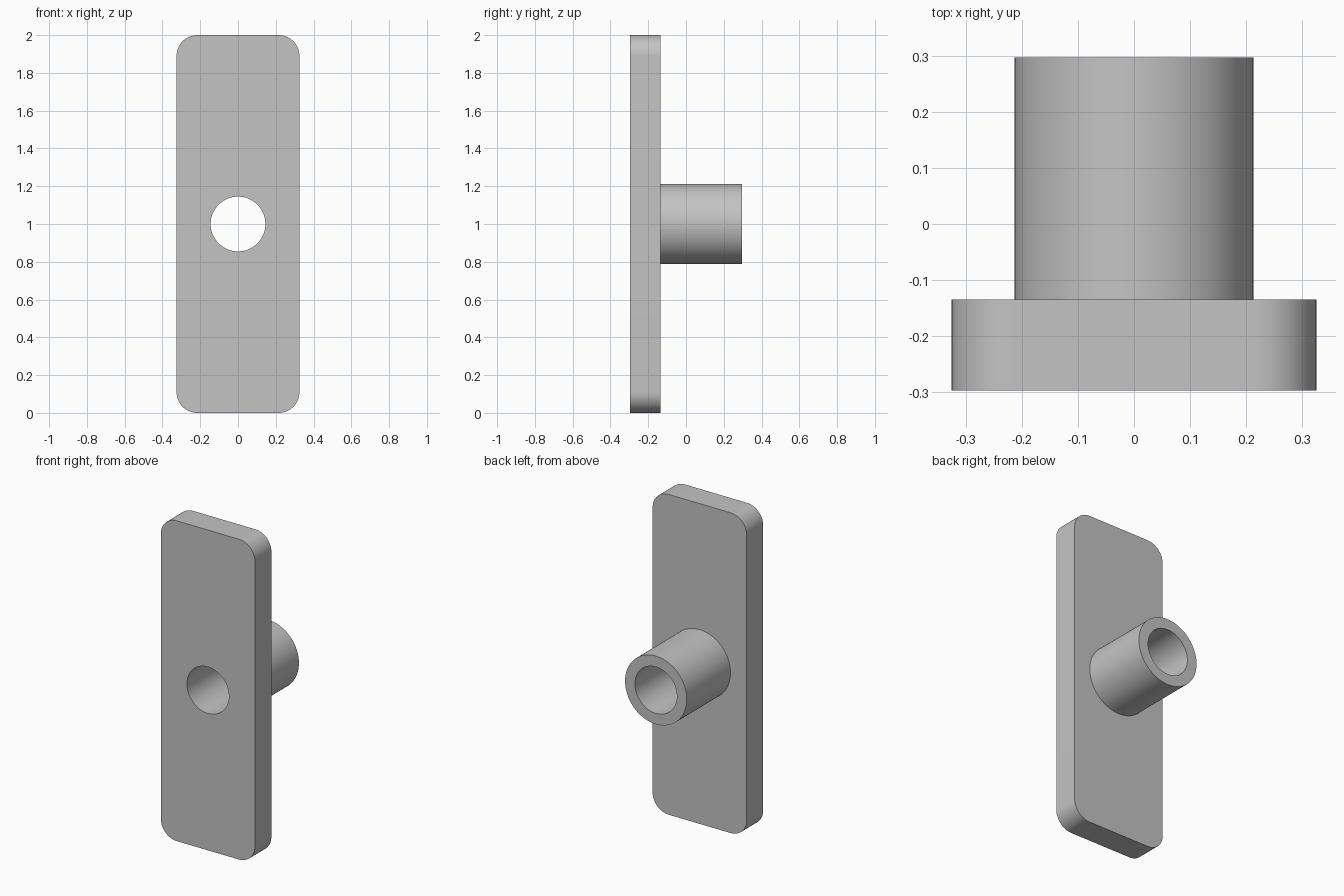
import bpy, bmesh
from math import cos, sin, pi, radians

old = bpy.data.objects.get("Cube")
if old:
    bpy.data.objects.remove(old, do_unlink=True)

# Main dimensions
HALF_W, HALF_H, CORNER = 0.325, 1.0, 0.11
FRONT, PLATE_BACK, SLEEVE_END = -0.297, -0.135, 0.297
BORE, SLEEVE = 0.145, 0.213
STEPS = 24  # points in each quarter turn

grey = bpy.data.materials.new("plain_grey")
grey.use_nodes = True
colour = (0.55, 0.55, 0.55, 1)
grey.diffuse_color = colour
grey.node_tree.nodes["Principled BSDF"].inputs["Base Color"].default_value = colour

bm = bmesh.new()


def plate_loop(y):
    """Rounded rectangle, one arc per corner."""
    verts = []
    for q, (sx, sz) in enumerate([(1, 1), (-1, 1), (-1, -1), (1, -1)]):
        for i in range(STEPS):
            a = (q + i / (STEPS - 1)) * pi / 2
            x = sx * (HALF_W - CORNER) + CORNER * cos(a)
            z = sz * (HALF_H - CORNER) + CORNER * sin(a)
            verts.append(bm.verts.new((x, y, HALF_H + z)))
    return verts


def circle_loop(radius, y):
    n = 4 * STEPS
    angles = [2 * pi * (i + 0.5) / n for i in range(n)]
    return [bm.verts.new((radius * cos(a), y, HALF_H + radius * sin(a))) for a in angles]


# Closed chain of loops: plate rim, plate back, sleeve, end ring, bore, plate front
loops = [
    plate_loop(FRONT),
    plate_loop(PLATE_BACK),
    circle_loop(SLEEVE, PLATE_BACK),
    circle_loop(SLEEVE, SLEEVE_END),
    circle_loop(BORE, SLEEVE_END),
    circle_loop(BORE, FRONT),
]
for k, a in enumerate(loops):
    b = loops[(k + 1) % len(loops)]
    for i in range(len(a)):
        j = (i + 1) % len(a)
        bm.faces.new((a[i], a[j], b[j], b[i]))
bmesh.ops.recalc_face_normals(bm, faces=bm.faces)

mesh = bpy.data.meshes.new("plate_with_sleeve")
bm.to_mesh(mesh)
bm.free()
mesh.materials.append(grey)
body = bpy.data.objects.new("plate_with_sleeve", mesh)
bpy.context.collection.objects.link(body)

# Smooth curved walls, crisp rims
bpy.ops.object.select_all(action="DESELECT")
body.select_set(True)
bpy.context.view_layer.objects.active = body
bpy.ops.object.shade_smooth_by_angle(angle=radians(30))
